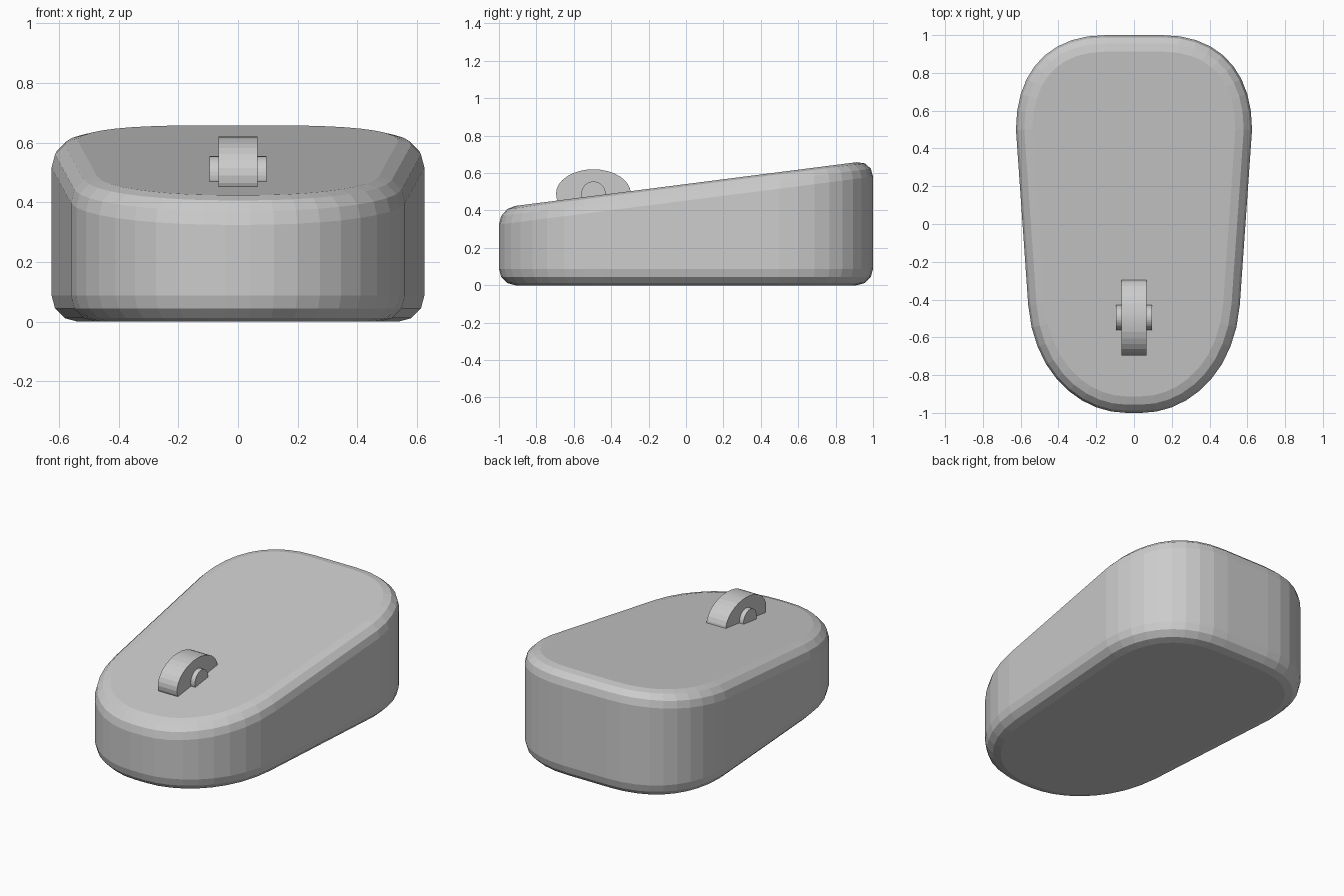
import bpy, bmesh, math
from mathutils import Vector, Matrix
from mathutils.geometry import interpolate_bezier

if "Cube" in bpy.data.objects:
    bpy.data.objects.remove(bpy.data.objects["Cube"])


def finish(bm, name):
    bmesh.ops.recalc_face_normals(bm, faces=bm.faces)
    mesh = bpy.data.meshes.new(name)
    bm.to_mesh(mesh)
    bm.free()
    obj = bpy.data.objects.new(name, mesh)
    bpy.context.collection.objects.link(obj)
    return obj


def top_height(y):
    return 0.541 + 0.128 * y


# Half outline of the shell: rear corner, then front corner
def curve(*pts, n=10):
    return [p.to_2d() for p in interpolate_bezier(*[Vector((x, y, 0)) for x, y in pts], n)]


half = curve((0.15, 1), (0.45, 1), (0.625, 0.81), (0.625, 0.5))
half += curve((0.56, -0.43), (0.53, -0.8), (0.28, -1), (0.04, -1))
outline = [(p.x, p.y) for p in half] + [(-p.x, p.y) for p in reversed(half)]

# Shell: extruded outline with a sloping top
bm = bmesh.new()
base = bm.faces.new([bm.verts.new((x, y, 0)) for x, y in outline])
ext = bmesh.ops.extrude_face_region(bm, geom=[base], use_keep_orig=True)
for v in ext["geom"]:
    if isinstance(v, bmesh.types.BMVert):
        v.co.z = top_height(v.co.y)
shell = finish(bm, "shell")

# Rounded top and bottom rims
bevel = shell.modifiers.new("rim", 'BEVEL')
bevel.width = 0.088
bevel.segments = 3
bevel.limit_method = 'ANGLE'
bevel.angle_limit = math.radians(45)


# Scroll wheel and its hub: flattened cylinders lying across x
def disc(name, ry, rz, width):
    bm = bmesh.new()
    bmesh.ops.create_cone(bm, cap_ends=True, segments=32, radius1=1, radius2=1, depth=1)
    m = (Matrix.Translation((0, -0.495, 0.49))
         @ Matrix.Diagonal((width, ry, rz, 1))
         @ Matrix.Rotation(math.pi / 2, 4, 'Y'))
    bmesh.ops.transform(bm, matrix=m, verts=bm.verts)
    return finish(bm, name)


for part in (disc("scroll_wheel", 0.2, 0.13, 0.132), disc("wheel_hub", 0.065, 0.065, 0.19)):
    bpy.context.view_layer.objects.active = part
    part.select_set(True)
bpy.ops.object.shade_smooth_by_angle(angle=math.radians(8))
